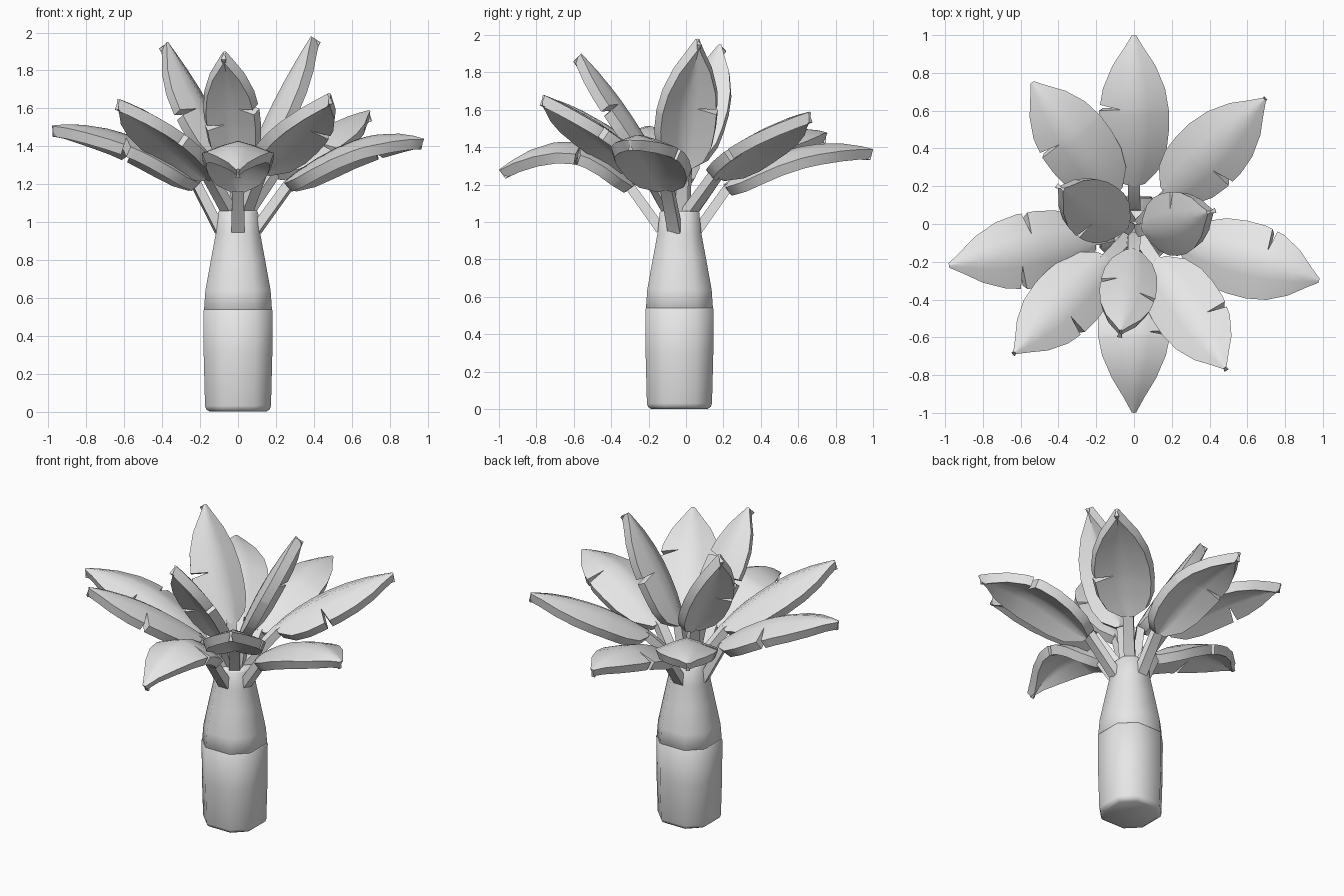
import bpy, bmesh, math
from mathutils import Vector

cube = bpy.data.objects.get("Cube")
if cube:
    bpy.data.objects.remove(cube)

grey = bpy.data.materials.new("plain_grey")
grey.use_nodes = True
grey.diffuse_color = (0.8, 0.8, 0.8, 1)
grey.node_tree.nodes["Principled BSDF"].inputs["Base Color"].default_value = (0.8, 0.8, 0.8, 1)

AXIS = Vector((0, -0.035, 0))
UP = Vector((0, 0, 1))


def finish(name, bm, angle, thickness=0):
    mesh = bpy.data.meshes.new(name)
    bm.to_mesh(mesh)
    bm.free()
    ob = bpy.data.objects.new(name, mesh)
    bpy.context.collection.objects.link(ob)
    mesh.materials.append(grey)
    bpy.ops.object.select_all(action='DESELECT')
    bpy.context.view_layer.objects.active = ob
    ob.select_set(True)
    if thickness:
        mod = ob.modifiers.new("thickness", 'SOLIDIFY')
        mod.thickness = thickness
        mod.offset = -1
        bpy.ops.object.modifier_apply(modifier=mod.name)
    bpy.ops.object.shade_smooth_by_angle(angle=math.radians(angle))


def loft(name, rings, angle):
    """Skin a list of equal rings and cap both ends."""
    bm = bmesh.new()
    loops = [[bm.verts.new(p) for p in ring] for ring in rings]
    n = len(loops[0])
    for a, b in zip(loops, loops[1:]):
        for i in range(n):
            j = (i + 1) % n
            bm.faces.new((a[i], a[j], b[j], b[i]))
    bm.faces.new(loops[0])
    bm.faces.new(loops[-1])
    bmesh.ops.recalc_face_normals(bm, faces=bm.faces)
    finish(name, bm, angle)


def trunk_ring(z, r):
    """Eight-sided section with slightly wider front, back and side faces."""
    k = 0.5 * r
    pts = [(r, -k), (r, k), (k, r), (-k, r), (-r, k), (-r, -k), (-k, -r), (k, -r)]
    return [AXIS + Vector((x, y, z)) for x, y in pts]


# Trunk in two stacked sections
loft("trunk_lower", [trunk_ring(z, r) for z, r in
     [(0, .15), (.012, .168), (.03, .174), (.3, .181), (.535, .182), (.54, .178)]], 50)
loft("trunk_upper", [trunk_ring(z, r) for z, r in
     [(.53, .17), (.54, .179), (.64, .172), (.8, .143), (.94, .117), (1.05, .106), (1.06, .097)]], 50)

# Half-width of a leaf along its length
OUTLINE = [(0, .3), (.08, .72), (.2, .93), (.34, 1), (.48, 1), (.64, .89), (.8, .62), (.92, .28), (1, .06)]


def width_at(t):
    for (t0, w0), (t1, w1) in zip(OUTLINE, OUTLINE[1:]):
        if t <= t1:
            return w0 + (w1 - w0) * (t - t0) / (t1 - t0)
    return OUTLINE[-1][1]


def spine(base, mid, tip, t):
    """Point and frame on the bent midrib that passes through mid."""
    ctrl = mid * 2 - (base + tip) / 2
    p = base * (1 - t) ** 2 + ctrl * 2 * t * (1 - t) + tip * t * t
    tan = ((ctrl - base) * (1 - t) + (tip - ctrl) * t).normalized()
    side = UP.cross(tip - base).normalized()
    return p, side, tan.cross(side).normalized()


def leaf(name, base, mid, tip, half, left_cut, right_cut):
    """Folded blade with a narrow wedge torn out of one or both edges."""
    cuts = {1: left_cut, -1: right_cut}
    ts = {t for t, w in OUTLINE}
    for c in cuts.values():
        if c:
            ts |= {c - .022, c, c + .022}
    ts = sorted(ts)
    bm = bmesh.new()
    for s, cut in cuts.items():
        rows = []
        for t in ts:
            p, side, nrm = spine(base, mid, tip, t)
            w = half * width_at(t)
            row = []
            for f in (0, .4, 1):
                if f == 1 and t == cut:
                    f = .4
                drop = .34 * w * f ** 1.2
                row.append(bm.verts.new(p + side * s * w * f - nrm * drop))
            rows.append(row)
        for a, b in zip(rows, rows[1:]):
            for i in range(2):
                bm.faces.new((a[i], a[i + 1], b[i + 1], b[i]))
    bmesh.ops.remove_doubles(bm, verts=bm.verts, dist=.0005)
    # The upper side faces up so that the blade thickens downward
    bmesh.ops.recalc_face_normals(bm, faces=bm.faces)
    if sum(f.normal.z * f.calc_area() for f in bm.faces) < 0:
        bmesh.ops.reverse_faces(bm, faces=bm.faces)
    finish(name, bm, 45, .06)


def stalk(name, base, mid, tip, radius, height):
    """Tapered square stem from the trunk to the underside of a blade."""
    out = (base - AXIS) * Vector((1, 1, 0))
    start = AXIS + out.normalized() * radius + UP * height
    _, side, nrm = spine(base, mid, tip, 0)
    p1, _, n1 = spine(base, mid, tip, .2)
    path = [(start, nrm, .034), (base - nrm * .03, nrm, .032), (p1 - n1 * .04, n1, .02)]
    rings = [[p + side * r * a + n * r * b * .8 for a, b in ((1, 1), (-1, 1), (-1, -1), (1, -1))]
             for p, n, r in path]
    loft(name, rings, 30)


# Where stems leave the trunk: radius and height
SIDE, TOP, CROWN = (.1, .96), (.055, 1.04), (.03, 1.04)

# name: base, mid, tip, half width, left cut, right cut, stem start
LEAVES = {
    "back": ((0, .2, 1.2), (0, .6, 1.4), (0, 1, 1.39), .185, .5, None, SIDE),
    "front": ((0, -.27, 1.2), (0, -.6, 1.43), (0, -1, 1.28), .19, .45, None, SIDE),
    "left": ((.25, -.1, 1.22), (.64, -.2, 1.44), (.98, -.3, 1.44), .2, .56, None, SIDE),
    "right": ((-.2, -.08, 1.22), (-.58, -.145, 1.46), (-.98, -.22, 1.51), .2, .52, .42, SIDE),
    "back_left": ((.17, .15, 1.28), (.42, .39, 1.48), (.69, .66, 1.59), .19, None, .38, TOP),
    "front_left": ((.11, -.19, 1.3), (.3, -.47, 1.53), (.48, -.76, 1.68), .19, .55, None, TOP),
    "front_right": ((-.14, -.18, 1.27), (-.38, -.43, 1.51), (-.63, -.68, 1.65), .185, .5, None, TOP),
    "back_right": ((-.1, .15, 1.28), (-.33, .46, 1.47), (-.54, .75, 1.48), .19, .5, None, TOP),
    "upper_right": ((-.03, -.02, 1.32), (-.19, .06, 1.64), (-.37, .18, 1.95), .165, .45, None, CROWN),
    "upper_left": ((.04, -.03, 1.3), (.19, -.005, 1.64), (.385, .06, 1.98), .17, .5, None, CROWN),
    "upper_front": ((0, -.13, 1.3), (-.03, -.34, 1.64), (-.07, -.56, 1.9), .15, .5, .36, CROWN),
}
for part, (base, mid, tip, half, lc, rc, root) in LEAVES.items():
    pts = [Vector(p) for p in (base, mid, tip)]
    leaf(part + "_leaf", *pts, half, lc, rc)
    stalk(part + "_stalk", *pts, *root)
